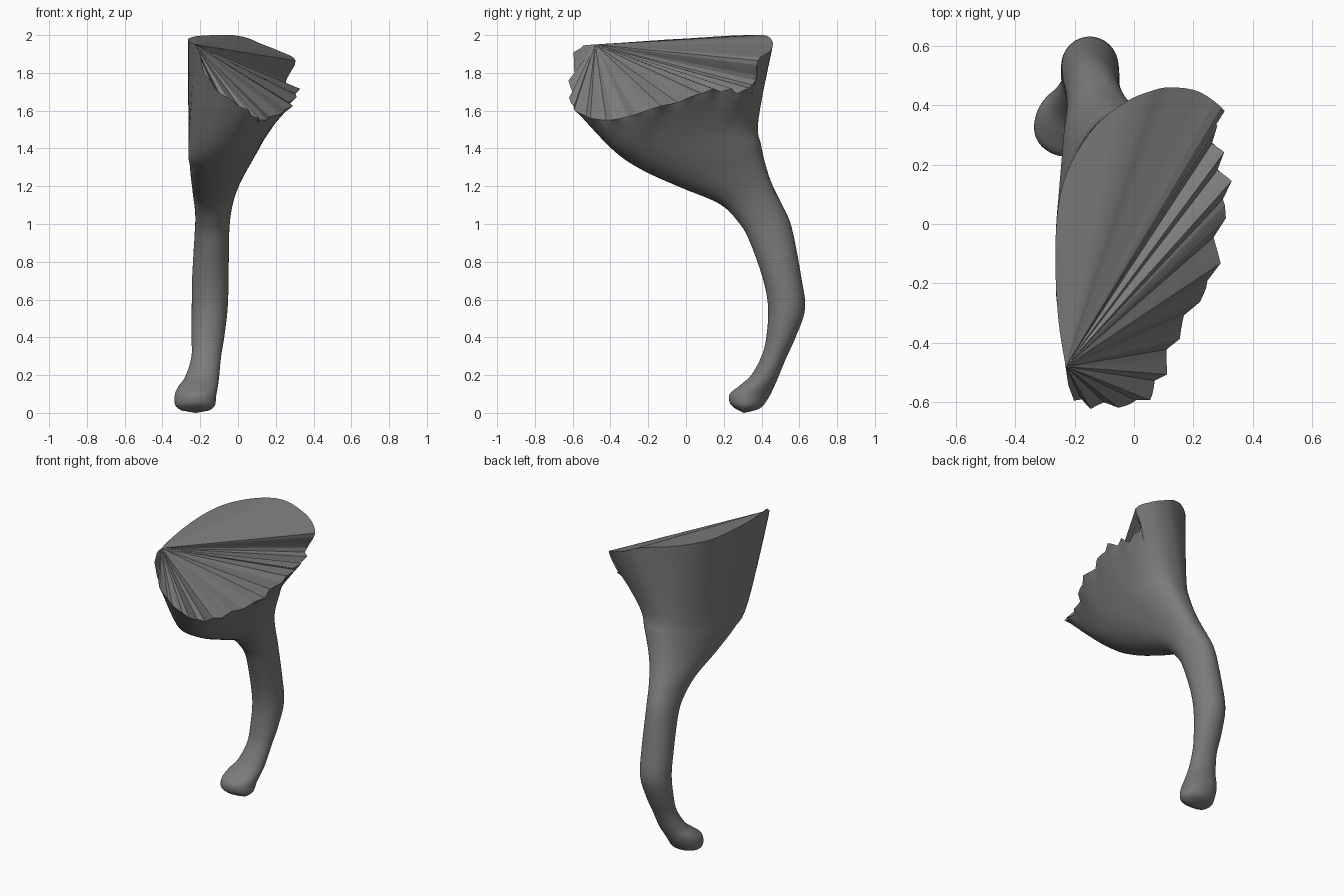
import bpy, bmesh, math
from mathutils import Vector

if "Cube" in bpy.data.objects:
    bpy.data.objects.remove(bpy.data.objects["Cube"])

N = 96      # points around each section
SUB = 5     # smooth steps between key sections

grey = bpy.data.materials.new("warm grey")
grey.diffuse_color = (0.205, 0.2, 0.193, 1)
grey.use_nodes = True
grey.node_tree.nodes["Principled BSDF"].inputs["Base Color"].default_value = grey.diffuse_color


def catmull(a, b, c, d, t):
    return 0.5 * (2 * b + (c - a) * t + (2 * a - 5 * b + 4 * c - d) * t * t
                  + (3 * b - a - 3 * c + d) * t ** 3)


def power(v, p):
    return math.copysign(abs(v) ** p, v)


def section(fy, fz, by, bz, xl, xr, p=1.0, skew=0.0):
    """Tilted, skewed superellipse: starts at the back, runs over +x to the front."""
    cx = (xl + xr) / 2
    f, b = Vector((cx - skew, fy, fz)), Vector((cx + skew, by, bz))
    mid, half = (f + b) / 2, (b - f) / 2
    hx = (xr - xl) / 2
    pts = []
    for i in range(N):
        a = 2 * math.pi * i / N
        q = mid + half * power(math.cos(a), p)
        q.x = min(max(q.x + hx * power(math.sin(a), p), xl), xr + .015)
        pts.append(q)
    return pts


# Limb sections: front y, front z, back y, back z, left x, right x, squareness, skew
keys = [
    (.265, .02, .345, .008, -.30, -.15), (.233, .05, .40, .03, -.332, -.122),
    (.232, .10, .44, .085, -.335, -.115), (.285, .145, .462, .13, -.317, -.107),
    (.345, .20, .485, .18, -.28, -.10), (.40, .30, .53, .29, -.247, -.09),
    (.425, .40, .58, .40, -.246, -.073), (.435, .55, .63, .55, -.245, -.055),
    (.41, .70, .61, .72, -.243, -.05), (.34, .90, .56, .98, -.23, -.047),
    (.285, 1.0, .51, 1.10, -.226, -.038, .95, .01),
    (.18, 1.105, .46, 1.2, -.235, -.015, .9, .025),
    (-.02, 1.19, .425, 1.30, -.245, .025, .87, .04),
    (-.23, 1.285, .397, 1.42, -.255, .085, .84, .05),
    (-.39, 1.395, .383, 1.55, -.262, .155, .82, .05),
]
loops = [section(*k) for k in keys]

# Rim of the open top: back, corner drop, right, front, left
rim_keys = [Vector(p) for p in (
    (.12, .46, 1.955), (.22, .445, 1.915), (.305, .38, 1.865), (.255, .37, 1.76),
    (.275, .29, 1.70), (.295, .20, 1.71), (.315, .10, 1.70), (.285, -.03, 1.65),
    (.265, -.18, 1.61), (.185, -.30, 1.57), (.125, -.42, 1.55), (.085, -.53, 1.57),
    (.02, -.60, 1.62), (-.09, -.61, 1.69), (-.17, -.605, 1.79), (-.215, -.56, 1.93),
    (-.23, -.48, 1.95), (-.255, -.32, 1.96), (-.265, -.12, 1.975), (-.255, .06, 1.985),
    (-.215, .20, 1.995), (-.13, .33, 2.0), (-.03, .41, 2.0), (.05, .445, 1.985))]
m = len(rim_keys)
PER = N // m
rim = []
for i in range(N):
    k, t = i // PER, (i % PER) / PER
    rim.append(catmull(rim_keys[k - 1], rim_keys[k], rim_keys[(k + 1) % m],
                       rim_keys[(k + 2) % m], t))
loops.append(rim)

apex = rim_keys[16]
# Saw-toothed lip, strongest along the right and front
lip = []
for i, p in enumerate(rim):
    out = (p - apex).normalized() if (p - apex).length > .05 else Vector((0, 0, 0))
    amp = .024 if 3 * PER < i < 15 * PER else 0
    saw = ((i % 4) / 1.5 - 1) * amp
    lip.append(p + out * saw + Vector((0, 0, saw * .7)))


def finish(bm, name, smooth):
    me = bpy.data.meshes.new(name)
    bm.to_mesh(me)
    bm.free()
    me.materials.append(grey)
    for p in me.polygons:
        p.use_smooth = smooth
    ob = bpy.data.objects.new(name, me)
    bpy.context.collection.objects.link(ob)
    return ob


# Limb: smooth skin through all sections, closed at the foot
bm = bmesh.new()
rows = []
for s in range(len(loops) - 1):
    quad = [loops[max(0, min(len(loops) - 1, s + d))] for d in (-1, 0, 1, 2)]
    for j in range(SUB):
        rows.append([catmull(*(q[i] for q in quad), j / SUB) for i in range(N)])
rows.append(lip)
grid = [[bm.verts.new(p) for p in r] for r in rows]
for a, b in zip(grid, grid[1:]):
    for i in range(N):
        bm.faces.new((a[i], a[(i + 1) % N], b[(i + 1) % N], b[i]))
sole = bm.verts.new((-.225, .305, .0))
for i in range(N):
    bm.faces.new((sole, grid[0][(i + 1) % N], grid[0][i]))
bmesh.ops.recalc_face_normals(bm, faces=bm.faces)
finish(bm, "limb", True)

# Pleated cap: fan of flat triangles from one rim corner, facing outward
bm = bmesh.new()
edge = [bm.verts.new(p) for p in lip]
tip = edge[16 * PER]
for i in range(N):
    a, b = edge[i], edge[(i + 1) % N]
    if tip not in (a, b):
        bm.faces.new((tip, b, a))
cap = finish(bm, "pleated_cap", False)
if sum(p.normal.z * p.area for p in cap.data.polygons) < 0:
    cap.data.flip_normals()
